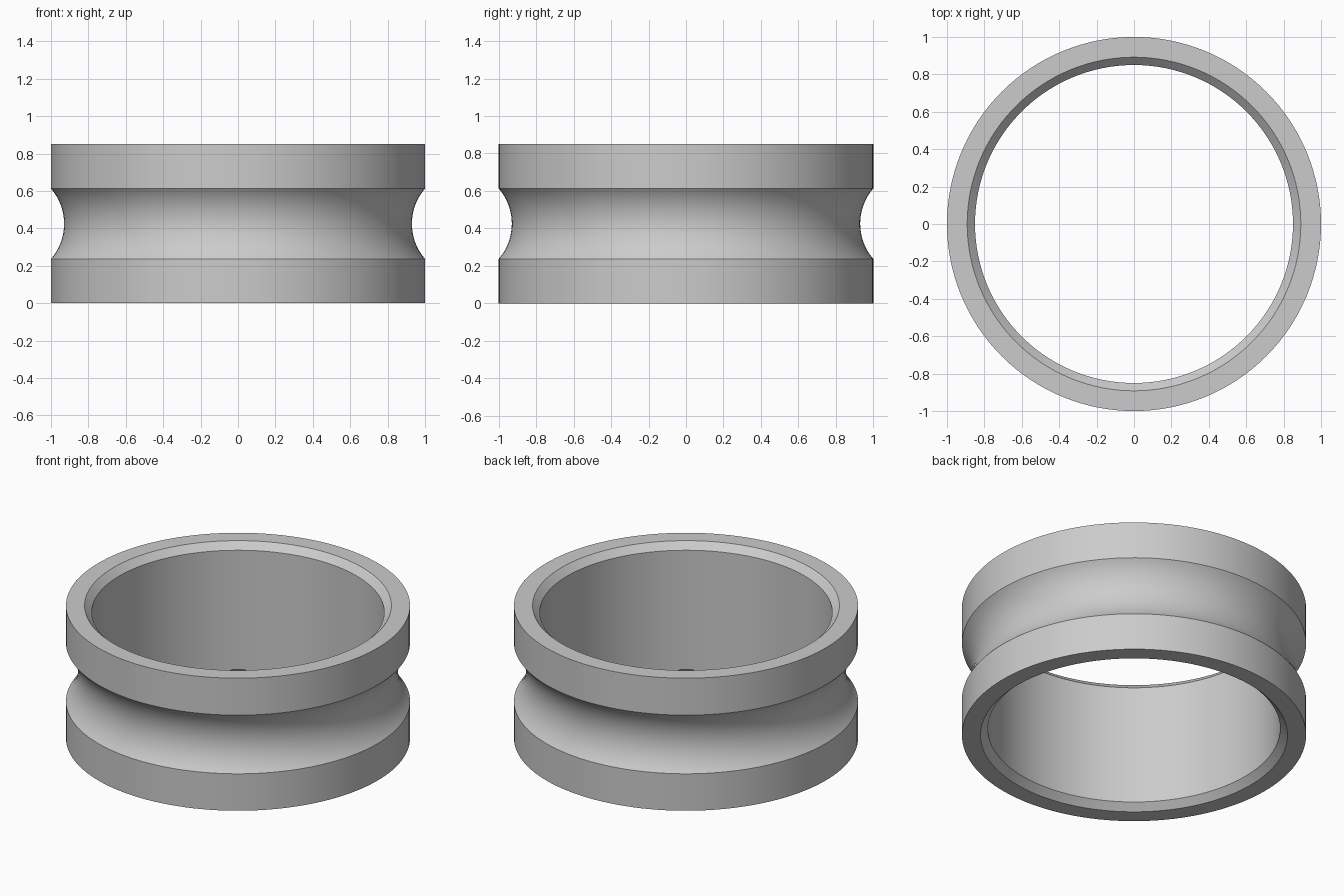
import bpy
import bmesh
import math

cube = bpy.data.objects.get("Cube")
if cube:
    bpy.data.objects.remove(cube, do_unlink=True)

HEIGHT, OUTER, INNER, CHAMFER = 0.85, 1.0, 0.85, 0.042
GROOVE_HALF, GROOVE_DEPTH = 0.188, 0.07
SEGMENTS, ARC_STEPS = 128, 24

# Plain grey metal
grey = bpy.data.materials.new("grey metal")
grey.use_nodes = True
color = (0.6, 0.6, 0.6, 1.0)
grey.diffuse_color = color
grey.node_tree.nodes["Principled BSDF"].inputs["Base Color"].default_value = color

# Circular groove arc, from its lower edge to its upper edge
radius = (GROOVE_HALF ** 2 + GROOVE_DEPTH ** 2) / (2 * GROOVE_DEPTH)
center = OUTER - GROOVE_DEPTH + radius
sweep = math.asin(GROOVE_HALF / radius)
angles = [sweep * (2 * i / ARC_STEPS - 1) for i in range(ARC_STEPS + 1)]
groove = [(center - radius * math.cos(a), HEIGHT / 2 + radius * math.sin(a))
          for a in angles]

# Closed ring section: outer wall with groove, then chamfered bore
profile = [(OUTER, 0), *groove, (OUTER, HEIGHT),
           (INNER + CHAMFER, HEIGHT), (INNER, HEIGHT - CHAMFER),
           (INNER, CHAMFER), (INNER + CHAMFER, 0)]

# Revolve the section around the z axis
bm = bmesh.new()
verts = [bm.verts.new((r, 0, z)) for r, z in profile]
edges = [bm.edges.new((v, verts[i - 1])) for i, v in enumerate(verts)]
bmesh.ops.spin(bm, geom=verts + edges, cent=(0, 0, 0), axis=(0, 0, 1),
               angle=math.tau, steps=SEGMENTS, use_merge=True)
bmesh.ops.remove_doubles(bm, verts=bm.verts, dist=1e-5)
bmesh.ops.recalc_face_normals(bm, faces=bm.faces)
mesh = bpy.data.meshes.new("grooved_ring")
bm.to_mesh(mesh)
bm.free()
mesh.materials.append(grey)

ring = bpy.data.objects.new("grooved_ring", mesh)
bpy.context.collection.objects.link(ring)

# Smooth walls, sharp rims
bpy.ops.object.select_all(action="DESELECT")
ring.select_set(True)
bpy.context.view_layer.objects.active = ring
bpy.ops.object.shade_smooth_by_angle(angle=math.radians(25))
